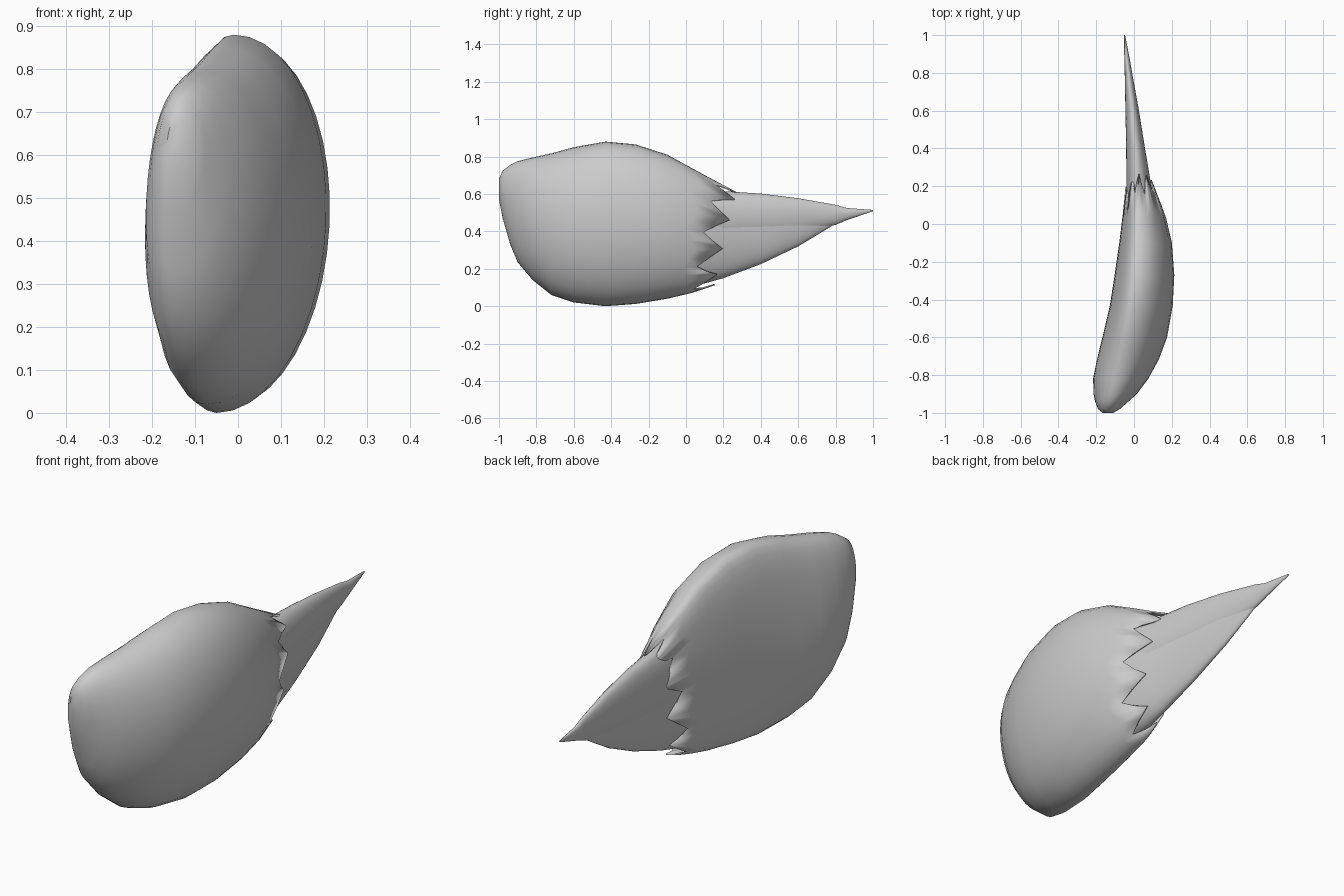
import bpy, bmesh, math

N = 40  # points around each cross-section


def surface(table, y, k):
    """Point on a lofted lens section; rows are y, bottom, top, left, ridge, right."""
    y = max(table[0][0], min(table[-1][0], y))
    for a, b in zip(table, table[1:]):
        if y <= b[0]:
            f = (y - a[0]) / (b[0] - a[0])
            _, z0, z1, left, ridge, right = [p + (q - p) * f for p, q in zip(a, b)]
            break
    t = 2 * math.pi * k / N
    s, c = math.sin(t), math.cos(t)
    if s >= 0:
        x = ridge + (right - ridge) * s
    else:
        x = ridge - (ridge - left) * abs(s) ** 0.8
    x += 0.02 * c * min(1, (z1 - z0) / 0.8)
    return (x, y, (z0 + z1) / 2 + (z1 - z0) / 2 * c)


def loft(name, table, rows, cap_end=True, angle=40):
    """rows: list of functions giving y for each point index."""
    bm = bmesh.new()
    rings = [[bm.verts.new(surface(table, row(k, table), k)) for k in range(N)] for row in rows]
    for r0, r1 in zip(rings, rings[1:]):
        for k in range(N):
            j = (k + 1) % N
            bm.faces.new((r0[k], r0[j], r1[j], r1[k]))
    bm.faces.new(rings[0])
    if cap_end:
        bm.faces.new(rings[-1])
    bmesh.ops.recalc_face_normals(bm, faces=bm.faces)
    mesh = bpy.data.meshes.new(name)
    bm.to_mesh(mesh)
    bm.free()
    ob = bpy.data.objects.new(name, mesh)
    bpy.context.collection.objects.link(ob)
    bpy.ops.object.select_all(action='DESELECT')
    ob.select_set(True)
    bpy.context.view_layer.objects.active = ob
    bpy.ops.object.shade_smooth_by_angle(angle=math.radians(angle))
    return ob


def flat(y):
    return lambda k, table: y


def zigzag(k, table):
    # teeth slant back towards the top; one tooth every four points
    z = surface(table, 0.15, k)[2]
    tip = 0.13 + 0.22 * z
    return tip - 0.12 * (0, 0.5, 1, 0.5)[k % 4]


# Rounded shoulder shell with a zigzag rear hem
shell = [
    (-1.00, 0.57, 0.68, -0.165, -0.145, -0.11),
    (-0.98, 0.47, 0.725, -0.19, -0.14, -0.075),
    (-0.94, 0.33, 0.755, -0.205, -0.13, -0.03),
    (-0.90, 0.235, 0.775, -0.213, -0.12, 0.015),
    (-0.82, 0.14, 0.795, -0.215, -0.10, 0.075),
    (-0.72, 0.06, 0.817, -0.195, -0.08, 0.13),
    (-0.60, 0.02, 0.85, -0.165, -0.055, 0.175),
    (-0.43, 0.00, 0.88, -0.125, -0.03, 0.205),
    (-0.27, 0.012, 0.865, -0.10, -0.01, 0.213),
    (-0.10, 0.04, 0.81, -0.075, 0.0, 0.20),
    (0.05, 0.075, 0.73, -0.057, 0.005, 0.165),
    (0.15, 0.11, 0.67, -0.045, 0.01, 0.125),
    (0.27, 0.16, 0.61, -0.04, 0.015, 0.08),
]
rows = [flat(r[0]) for r in shell[:-3]]
rows += [lambda k, t: (zigzag(k, t) - 0.1) / 2, zigzag]
body = loft("shoulder_shell", shell, rows, cap_end=False)
mod = body.modifiers.new("hem_thickness", 'SOLIDIFY')
mod.thickness = 0.008
mod.offset = -1

# Lower feather blade filling the hem and tapering back
lower = [
    (0.00, 0.11, 0.65, -0.038, 0.01, 0.13),
    (0.10, 0.122, 0.63, -0.036, 0.01, 0.115),
    (0.20, 0.15, 0.605, -0.034, 0.01, 0.085),
    (0.40, 0.225, 0.59, -0.034, 0.0, 0.05),
    (0.60, 0.32, 0.565, -0.038, -0.015, 0.018),
    (0.75, 0.41, 0.535, -0.042, -0.03, -0.012),
    (0.82, 0.455, 0.52, -0.043, -0.035, -0.025),
]
loft("lower_feather", lower, [flat(r[0]) for r in lower])

# Upper feather blade overlapping it and running to the tip
upper = [
    (0.05, 0.28, 0.63, -0.038, 0.015, 0.12),
    (0.20, 0.315, 0.615, -0.039, 0.012, 0.092),
    (0.40, 0.35, 0.602, -0.041, 0.003, 0.058),
    (0.60, 0.39, 0.577, -0.045, -0.012, 0.026),
    (0.80, 0.435, 0.542, -0.049, -0.033, -0.01),
    (0.86, 0.46, 0.525, -0.051, -0.039, -0.02),
    (1.00, 0.508, 0.515, -0.053, -0.05, -0.047),
]
loft("upper_feather", upper, [flat(r[0]) for r in upper])
